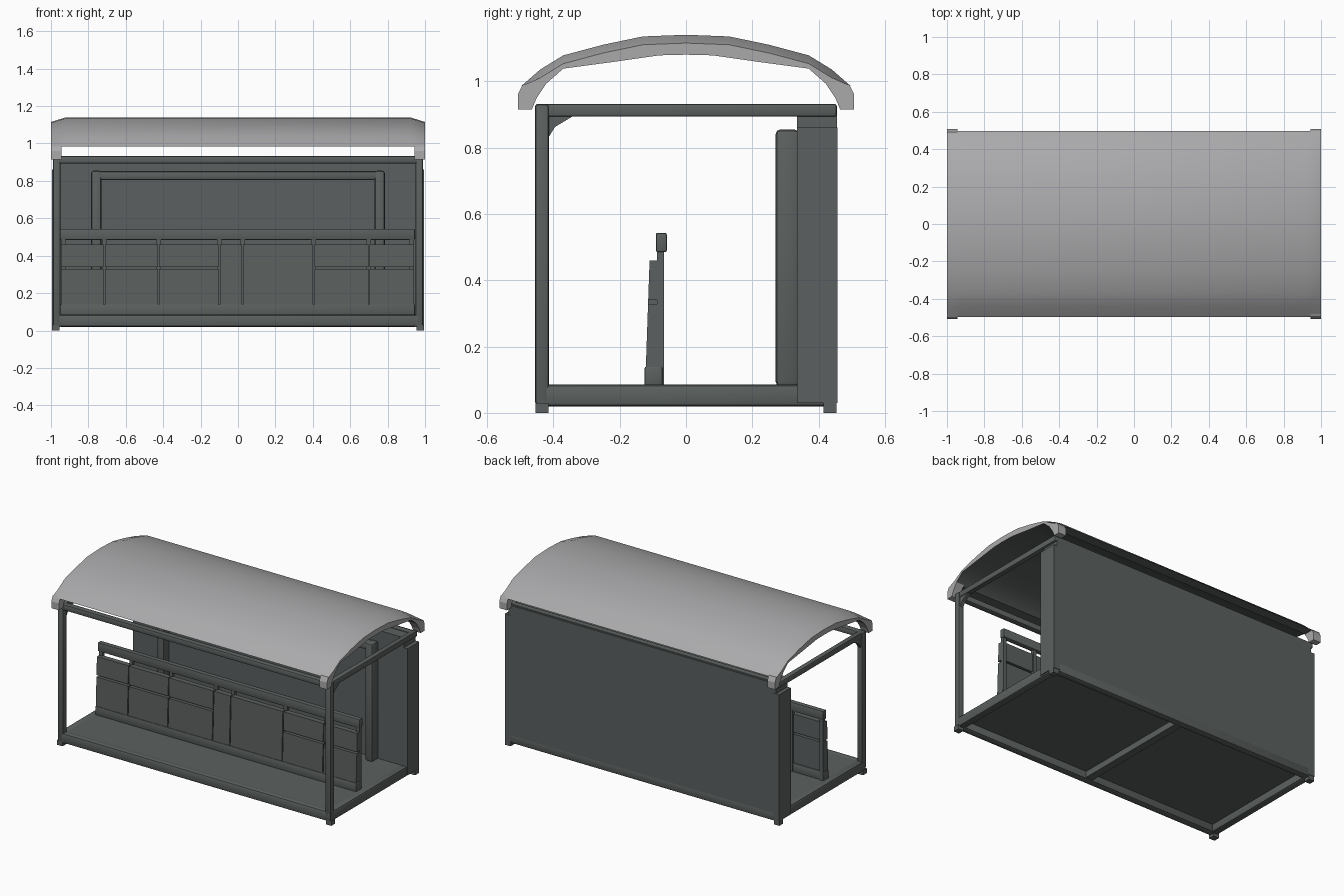
import bpy, bmesh
from math import radians

if "Cube" in bpy.data.objects:
    bpy.data.objects.remove(bpy.data.objects["Cube"], do_unlink=True)


def material(name, rgb):
    m = bpy.data.materials.new(name)
    m.use_nodes = True
    m.diffuse_color = (*rgb, 1)
    m.node_tree.nodes["Principled BSDF"].inputs["Base Color"].default_value = (*rgb, 1)
    return m


ROOF = material("light_grey_roof", (0.40, 0.40, 0.41))
DARK = material("dark_grey_metal", (0.105, 0.118, 0.115))


def add(name, bm, mats, smooth=False):
    bmesh.ops.recalc_face_normals(bm, faces=bm.faces)
    mesh = bpy.data.meshes.new(name)
    bm.to_mesh(mesh)
    bm.free()
    for m in mats:
        mesh.materials.append(m)
    ob = bpy.data.objects.new(name, mesh)
    bpy.context.collection.objects.link(ob)
    if smooth:
        bpy.ops.object.select_all(action="DESELECT")
        ob.select_set(True)
        bpy.context.view_layer.objects.active = ob
        bpy.ops.object.shade_smooth_by_angle(angle=radians(35))
    return ob


def box(name, x, y, z, bevel=0):
    """Box from (low, high) ranges, with optional rounded edges."""
    bm = bmesh.new()
    bmesh.ops.create_cube(bm, size=1)
    for v in bm.verts:
        v.co = [sum(r) / 2 + c * (r[1] - r[0]) for r, c in zip((x, y, z), v.co)]
    if bevel:
        bmesh.ops.bevel(bm, geom=bm.edges[:], offset=bevel, segments=2,
                        profile=0.5, affect="EDGES")
    return add(name, bm, [DARK], bool(bevel))


def loft(name, rings, mats, smooth=False, rule=None):
    """Skin equal closed rings and cap both ends."""
    bm = bmesh.new()
    loops = [[bm.verts.new(p) for p in ring] for ring in rings]
    n = len(loops[0])
    for a, b in zip(loops, loops[1:]):
        for i in range(n):
            j = (i + 1) % n
            face = bm.faces.new((a[i], a[j], b[j], b[i]))
            face.material_index = rule(i) if rule else 0
    bm.faces.new(loops[0])
    bm.faces.new(loops[-1])
    return add(name, bm, mats, smooth)


def prism(name, profile, x0, x1, mat):
    return loft(name, [[(x, y, z) for y, z in profile] for x in (x0, x1)], [mat])


def mirrored(half):
    return half + [(-y, z) for y, z in reversed(half) if y]


# Curved roof shell, dropping slightly toward both ends
outer = mirrored([(-0.497, 0.985), (-0.44, 1.035), (-0.37, 1.078), (-0.25, 1.11),
                  (-0.13, 1.135), (0, 1.14)])
inner = mirrored([(-0.43, 0.985), (-0.37, 1.038), (-0.22, 1.058), (-0.08, 1.078), (0, 1.08)])
rings = []
for x, drop in ((-1, 0.025), (-0.92, 0), (0.92, 0), (1, 0.025)):
    rings.append([(x, y, z - drop * (z > 1)) for y, z in outer]
                 + [(x, y, z) for y, z in reversed(inner)])
loft("roof", rings, [ROOF, DARK], True, lambda i: int(i >= len(outer) - 1))

# Roof corner brackets reaching down to the posts
for sx, side in ((-1, "right"), (1, "left")):
    for sy, end in ((-1, "front"), (1, "rear")):
        shape = [(0.507, 0.915), (0.507, 0.96), (0.492, 0.99), (0.42, 0.995),
                 (0.45, 0.95), (0.465, 0.915)]
        prism(f"roof_bracket_{end}_{side}", [(sy * y, z) for y, z in shape],
              sx * 0.945, sx, ROOF)

# Frame: posts, feet, side rails and corner gussets
for s, side in ((-1, "right"), (1, "left")):
    def span(a, b):
        return tuple(sorted((s * a, s * b)))
    box("front_post_" + side, span(0.95, 0.99), (-0.455, -0.413), (0.03, 0.93), 0.008)
    for y, end in ((-0.434, "front"), (0.434, "rear")):
        box(f"{end}_foot_{side}", span(0.955, 0.995), (y - 0.02, y + 0.02), (0, 0.03))
    box("lower_side_rail_" + side, span(0.94, 0.99), (-0.455, 0.455), (0.02, 0.085), 0.012)
    box("upper_side_rail_" + side, span(0.95, 0.985), (-0.455, 0.455), (0.893, 0.932), 0.008)
    prism("gusset_" + side, [(-0.415, 0.9), (-0.415, 0.83), (-0.395, 0.862), (-0.34, 0.895)],
          s * 0.957, s * 0.98, DARK)
    # Return panel and inner post at the rear wall
    box("wall_return_" + side, span(0.95, 0.995), (0.335, 0.457), (0.03, 0.86))
    box("inner_post_" + side, span(0.73, 0.785), (0.27, 0.34), (0.08, 0.855), 0.015)

# Long rails, floor and the beam under it
for y, end in ((-0.455, "front"), (0.405, "rear")):
    box(f"lower_{end}_rail", (-0.96, 0.96), (y, y + 0.05), (0.02, 0.085), 0.012)
    box(f"upper_{end}_rail", (-0.96, 0.96), (y, y + 0.04), (0.893, 0.932), 0.008)
box("floor", (-0.96, 0.96), (-0.43, 0.43), (0.068, 0.084))
box("floor_beam", (-0.025, 0.025), (-0.42, 0.42), (0.028, 0.07))

# Rear wall with a horizontal bar between its inner posts
box("rear_wall", (-0.97, 0.97), (0.335, 0.455), (0.07, 0.925))
box("wall_bar", (-0.75, 0.75), (0.275, 0.335), (0.805, 0.852), 0.012)

# Bench back: tapered panels, slotted in the outer columns
box("bench_skirt", (-0.95, 0.945), (-0.125, -0.07), (0.08, 0.14), 0.006)
columns = [-0.95, -0.715, -0.425, -0.1, 0.025, 0.405, 0.7, 0.945]


def panel(name, x0, x1, z0, z1):
    def front(z):
        return -0.121 + 0.035 * (z - 0.14)
    prism(name, [(front(z0), z0), (front(z1), z1), (-0.076, z1), (-0.076, z0)],
          x0 + 0.003, x1 - 0.003, DARK)


for i, (a, b) in enumerate(zip(columns, columns[1:])):
    if i in (3, 4):
        panel(f"bench_panel_{i}", a, b, 0.138, 0.46)
    else:
        panel(f"bench_lower_panel_{i}", a, b, 0.138, 0.328)
        panel(f"bench_upper_panel_{i}", a, b, 0.34, 0.46)

# Bench uprights behind the panels, and the top rail they carry
for i, x in enumerate(columns):
    c = min(max(x, -0.935), 0.93)
    box(f"bench_upright_{i}", (c - 0.012, c + 0.012), (-0.088, -0.066), (0.08, 0.5))
box("bench_top_rail", (-0.955, 0.945), (-0.091, -0.058), (0.485, 0.543), 0.005)
